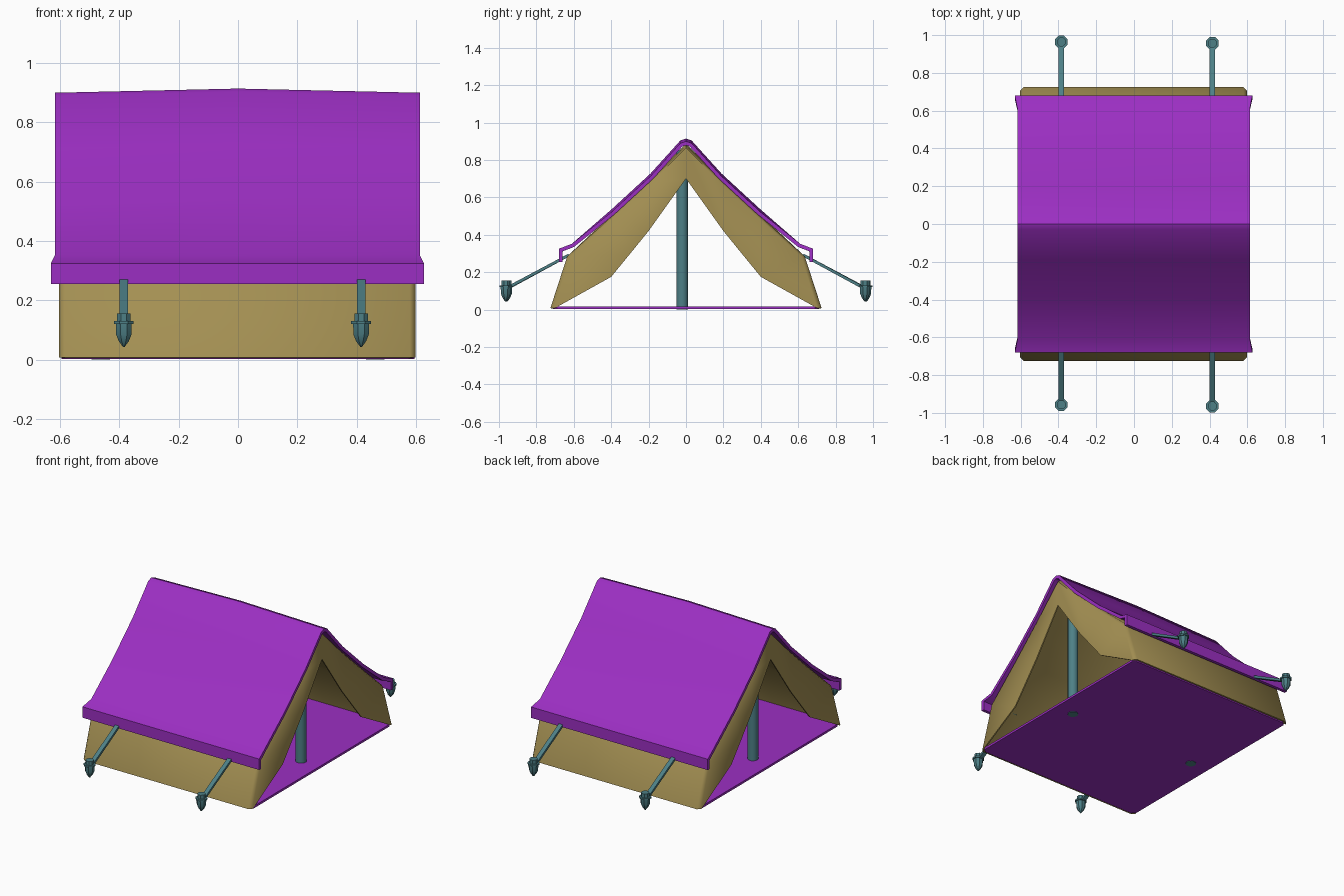
import bpy, bmesh, math
from mathutils import Vector

if "Cube" in bpy.data.objects:
    bpy.data.objects.remove(bpy.data.objects["Cube"])


def material(name, rgb):
    m = bpy.data.materials.new(name)
    m.diffuse_color = (*rgb, 1)
    m.use_nodes = True
    m.node_tree.nodes["Principled BSDF"].inputs["Base Color"].default_value = m.diffuse_color
    return m


PURPLE = material("purple fabric", (0.33, 0.028, 0.54))
TAN = material("tan canvas", (0.366, 0.275, 0.085))
TEAL = material("teal metal", (0.075, 0.215, 0.24))


def finish(name, bm, mat, thickness=0, angle=None):
    me = bpy.data.meshes.new(name)
    bm.to_mesh(me)
    bm.free()
    me.materials.append(mat)
    ob = bpy.data.objects.new(name, me)
    bpy.context.collection.objects.link(ob)
    bpy.ops.object.select_all(action='DESELECT')
    ob.select_set(True)
    bpy.context.view_layer.objects.active = ob
    if thickness:
        mod = ob.modifiers.new("thickness", 'SOLIDIFY')
        mod.thickness = thickness
        mod.offset = -1
        mod.use_even_offset = True
        bpy.ops.object.modifier_apply(modifier=mod.name)
    if angle:
        bpy.ops.object.shade_smooth_by_angle(angle=math.radians(angle))
    return ob


def mirrored(half):
    """Half profile from outer foot to ridge -> full profile from -y to +y."""
    left = [(-y, z) for y, z in half]
    return left + [(-y, z) for y, z in reversed(left) if y != 0]


def skin(loops):
    """Bridge equal-length open loops with quads."""
    bm = bmesh.new()
    rows = [[bm.verts.new(p) for p in loop] for loop in loops]
    for a, b in zip(rows, rows[1:]):
        for j in range(len(a) - 1):
            bm.faces.new((a[j], b[j], b[j + 1], a[j + 1]))
    return bm


# Fly sheet: draped profile with a hanging lip, slightly raised mid-length
fly = mirrored([(0.68, 0.255), (0.68, 0.325), (0.61, 0.352), (0.4, 0.52),
                (0.19, 0.713), (0.03, 0.89), (0, 0.9)])
loops = []
for x, lift in ((-0.617, 0), (0, 0.014), (0.613, 0)):
    loops.append([(x * (1.022 if abs(y) > 0.65 else 1), y,
                   z + (lift if z > 0.4 else 0)) for y, z in fly])
finish("fly_sheet", skin(loops), PURPLE, 0.02, 35)

# Inner canvas: walls with rounded ends and a flap framing each doorway
wall = mirrored([(0.725, 0.008), (0.635, 0.285), (0.4, 0.495), (0.19, 0.69), (0, 0.877)])
door = mirrored([(0.70, 0.008), (0.4, 0.175), (0.3, 0.297), (0.2, 0.42), (0, 0.70)])
rim = [(y * 0.975, z * 0.985 + 0.0001) for y, z in wall]
sections = [(-0.603, door), (-0.603, rim), (-0.585, wall), (0, wall),
            (0.58, wall), (0.598, rim), (0.598, door)]
canvas = [[(x, y, z + (0.01 if x == 0 and z > 0.4 else 0)) for y, z in p]
          for x, p in sections]
finish("inner_canvas", skin(canvas), TAN, 0.008, 60)

# Ground sheet
bm = bmesh.new()
bmesh.ops.create_cube(bm, size=1)
for v in bm.verts:
    v.co = Vector((v.co.x * 1.19, v.co.y * 1.42, v.co.z * 0.014 + 0.01))
bmesh.ops.bevel(bm, geom=[e for e in bm.edges
                          if abs(e.verts[0].co.z - e.verts[1].co.z) > 0.005],
                offset=0.02, segments=1, affect='EDGES')
finish("ground_sheet", bm, PURPLE)


def lathe(name, profile, sides, location, angle):
    """Solid of revolution from (radius, z) pairs, top to bottom."""
    bm = bmesh.new()
    rings = [[bm.verts.new((location[0] + r * math.cos(2 * math.pi * (k + .5) / sides),
                            location[1] + r * math.sin(2 * math.pi * (k + .5) / sides),
                            z)) for k in range(sides)] for r, z in profile]
    for a, b in zip(rings, rings[1:]):
        for k in range(sides):
            n = (k + 1) % sides
            bm.faces.new((a[k], b[k], b[n], a[n]))
    bm.faces.new(rings[0])
    bm.faces.new(rings[-1][::-1])
    return finish(name, bm, TEAL, 0, angle)


# Two upright poles
for side, x in (("left", -0.463), ("right", 0.463)):
    lathe(side + "_pole", [(0.032, 0.85), (0.032, 0)], 12, (x, -0.02), 40)

# Pegs with flat guy straps
peg = [(0.025, 0.155), (0.025, 0.13), (0.036, 0.13), (0.036, 0.12),
       (0.029, 0.12), (0.028, 0.085), (0.018, 0.062), (0.003, 0.043)]
for name, x, y in (("front_left", -0.385, -0.957), ("front_right", 0.415, -0.964),
                   ("back_left", -0.385, 0.964), ("back_right", 0.415, 0.957)):
    lathe(name + "_peg", peg, 8, (x, y), 25)
    s = math.copysign(1, y)
    a, b = Vector((x, s * 0.625, 0.292)), Vector((x, y - s * 0.01, 0.117))
    d = b - a
    up = d.cross(Vector((1, 0, 0))).normalized()
    bm = bmesh.new()
    bmesh.ops.create_cube(bm, size=1)
    for v in bm.verts:
        v.co = (a + b) / 2 + Vector((v.co.x * 0.028, 0, 0)) + d * v.co.y + up * v.co.z * 0.015
    bmesh.ops.recalc_face_normals(bm, faces=bm.faces)
    finish(name + "_strap", bm, TEAL)
